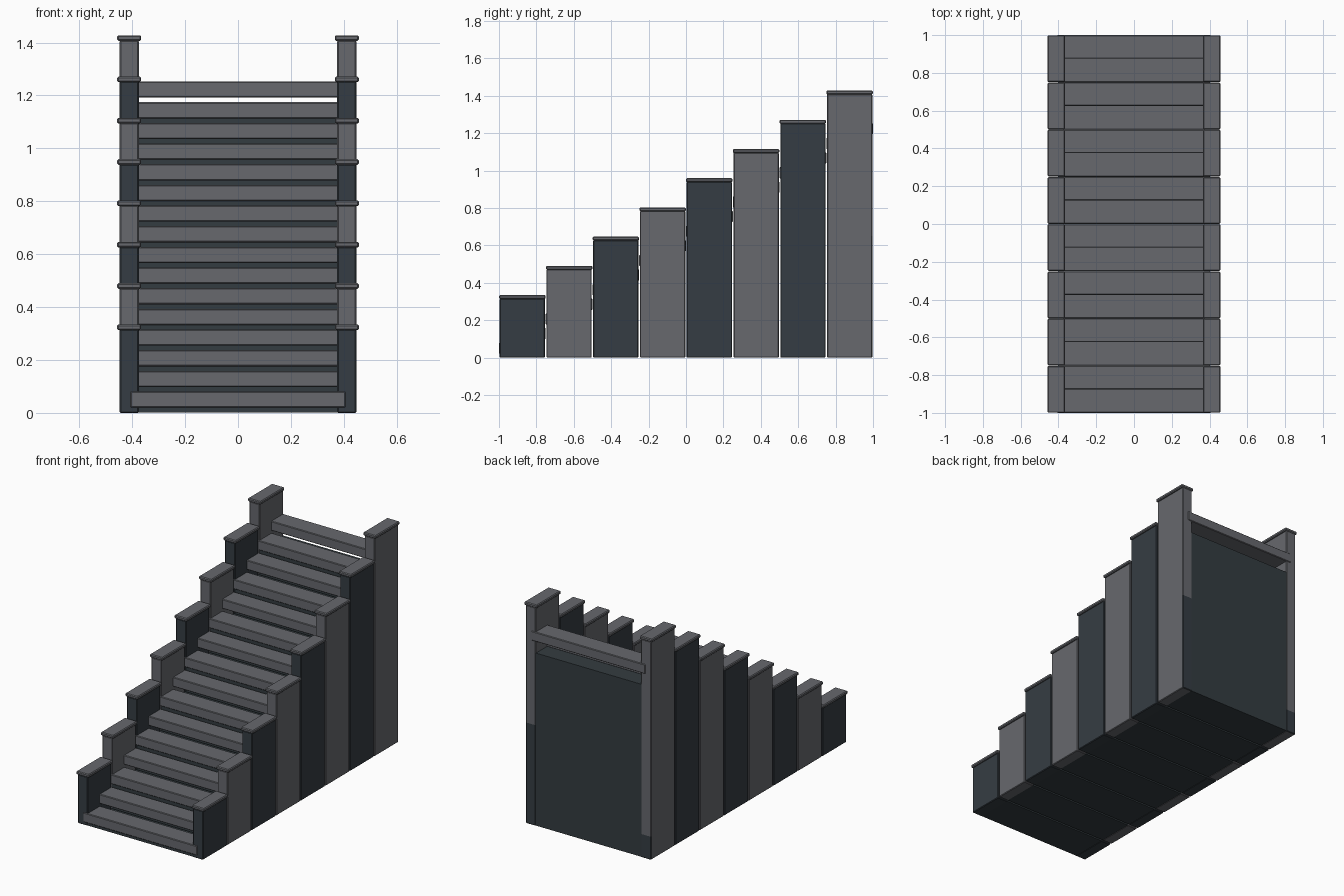
import bpy, bmesh

if "Cube" in bpy.data.objects:
    bpy.data.objects.remove(bpy.data.objects["Cube"])


def material(name, rgb):
    m = bpy.data.materials.new(name)
    m.diffuse_color = (*rgb, 1)
    m.use_nodes = True
    m.node_tree.nodes["Principled BSDF"].inputs["Base Color"].default_value = m.diffuse_color
    return m


LIGHT = material("light slate", (0.135, 0.14, 0.155))
DARK = material("dark slate", (0.036, 0.046, 0.056))
CORE = material("core slate", (0.034, 0.045, 0.052))


def block(name, x, y, z, mats, bevel=0.0, split=None):
    """Box from (min, max) ranges; split=height below which the second material is used."""
    bm = bmesh.new()
    bmesh.ops.create_cube(bm, size=1)
    for v in bm.verts:
        v.co = [(r[0] + r[1]) / 2 + c * (r[1] - r[0]) for r, c in zip((x, y, z), v.co)]
    if bevel:
        bmesh.ops.bevel(bm, geom=bm.edges[:], offset=bevel, segments=1, affect='EDGES')
    if split:
        bmesh.ops.bisect_plane(bm, geom=bm.verts[:] + bm.edges[:] + bm.faces[:],
                               plane_co=(0, 0, split), plane_no=(0, 0, 1))
        bm.normal_update()
        for f in bm.faces:
            if f.normal.y > 0.5 and f.calc_center_median().z < split:
                f.material_index = 1
    me = bpy.data.meshes.new(name)
    bm.to_mesh(me)
    bm.free()
    for m in mats:
        me.materials.append(m)
    ob = bpy.data.objects.new(name, me)
    bpy.context.collection.objects.link(ob)
    return ob


SECTIONS = 8
RUN = 2 / SECTIONS
RISE = 0.1562

for i in range(SECTIONS):
    y0 = -1 + i * RUN
    y1 = y0 + RUN
    h = 0.315 + i * RISE

    # Side walls alternate in colour, each with a wider cap
    for s, side in ((-1, "left"), (1, "right")):
        wx = sorted((s * 0.375, s * 0.447))
        cx = sorted((s * 0.366, s * 0.457))
        last = i == SECTIONS - 1
        split = (0.65 if s > 0 else 0.15) if last else None
        block(f"{side}_wall_{i + 1}", wx, (y0 + 0.004, y1 - 0.004), (0, h),
              [DARK if i % 2 == 0 else LIGHT, DARK], 0.004, split)
        block(f"{side}_cap_{i + 1}", cx, (y0 + 0.001, y1 - 0.001),
              (h - 0.002, h + 0.019), [LIGHT], 0.005)

    # Solid core under the section
    block(f"core_{i + 1}", (-0.378, 0.378), (y0 + 0.006, y1 - 0.006),
          (0.002, 0.022 + i * RISE), [CORE])

    # Two treads per section
    for j in range(2):
        top = 0.081 + i * RISE + j * RISE / 2
        ty = y0 + j * RUN / 2
        block(f"tread_{2 * i + j + 1}", (-0.407, 0.407),
              (ty, ty + RUN / 2 + (0.006 if j == 0 else 0)), (top - 0.061, top), [LIGHT], 0.004)
